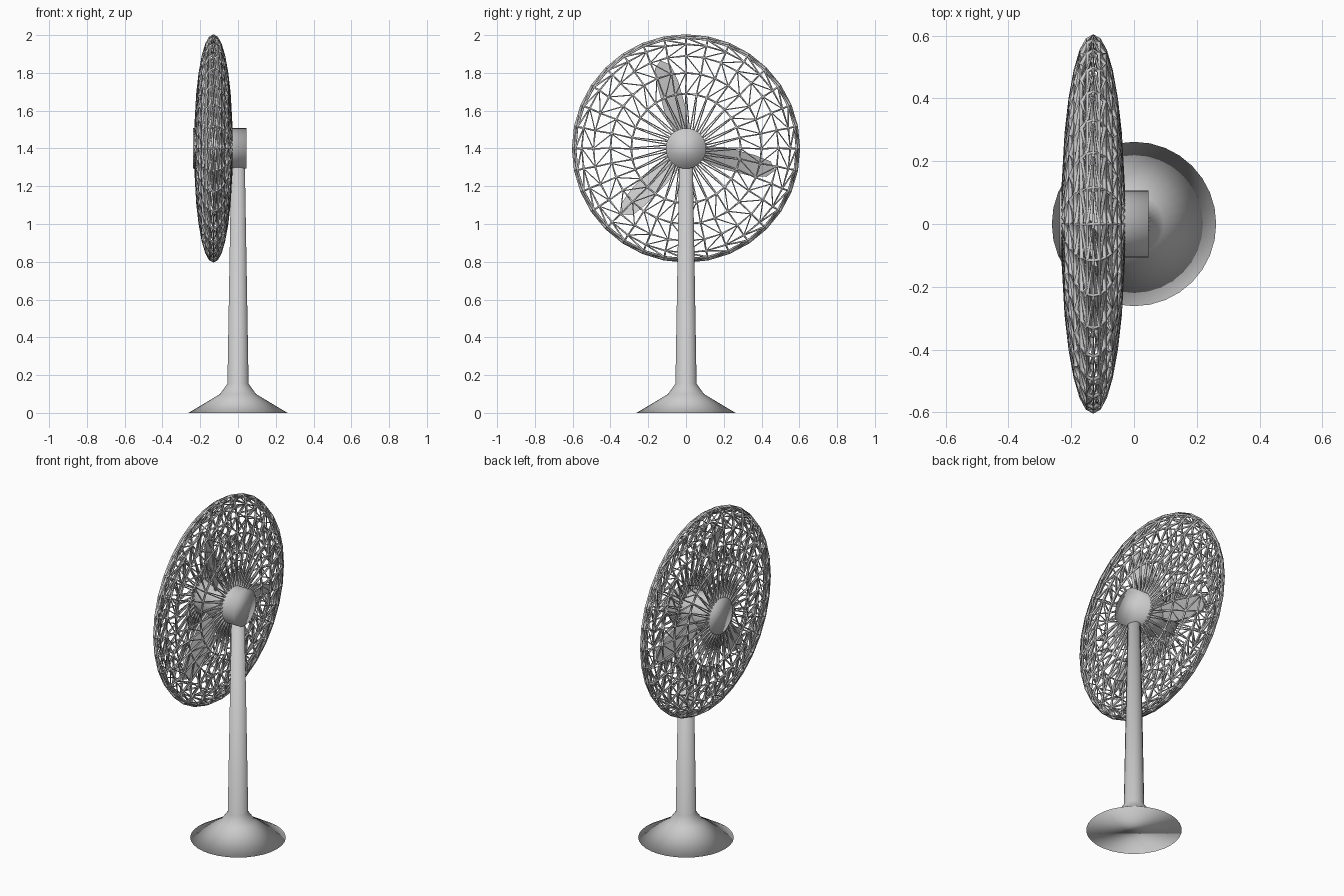
import bpy, bmesh
from math import sin, cos, pi, sqrt, radians
from mathutils import Matrix, Vector

if "Cube" in bpy.data.objects:
    bpy.data.objects.remove(bpy.data.objects["Cube"])

AXIS_X, AXIS_Z = -0.13, 1.4


def make_object(name, bm, smooth=None):
    bmesh.ops.recalc_face_normals(bm, faces=bm.faces)
    mesh = bpy.data.meshes.new(name)
    bm.to_mesh(mesh)
    bm.free()
    obj = bpy.data.objects.new(name, mesh)
    bpy.context.collection.objects.link(obj)
    if smooth:
        bpy.ops.object.select_all(action='DESELECT')
        obj.select_set(True)
        bpy.context.view_layer.objects.active = obj
        bpy.ops.object.shade_smooth_by_angle(angle=radians(smooth))
    return obj


def lathe(name, profile, sides=32):
    """Softly shaded solid of revolution around z from (radius, height) pairs."""
    bm = bmesh.new()
    rings = [[bm.verts.new((r * cos(2 * pi * i / sides), r * sin(2 * pi * i / sides), z))
              for i in range(sides)] for r, z in profile]
    for a, b in zip(rings, rings[1:]):
        for i in range(sides):
            j = (i + 1) % sides
            bm.faces.new((a[i], a[j], b[j], b[i]))
    bm.faces.new(rings[0])
    bm.faces.new(rings[-1])
    return make_object(name, bm, 180)


# Flared base and tapering post
lathe("stand", [(0.262, 0), (0.095, 0.1), (0.056, 0.155), (0.036, 1.33)])

# Motor housing, lying along x
motor = lathe("motor_housing", [(0.107, -0.237), (0.107, 0.046)])
motor.matrix_world = Matrix.Translation((0, 0, AXIS_Z)) @ Matrix.Rotation(pi / 2, 4, 'Y')

# Wire cage: flattened sphere of triangles with long spokes near the hub
SIDES = 32
half = [0.1, 0.29, 0.40, 0.49, 0.552, 0.586]
stations = [(r, -1) for r in half] + [(0.597, 0)] + [(r, 1) for r in reversed(half)]
bm = bmesh.new()
rings = []
for r, side in stations:
    x = AXIS_X + side * 0.096 * sqrt(1 - (r / 0.597) ** 2)
    rings.append([bm.verts.new((x, r * cos(2 * pi * i / SIDES), AXIS_Z + r * sin(2 * pi * i / SIDES)))
                  for i in range(SIDES)])
bands = list(zip(rings, rings[1:]))
for k, (a, b) in enumerate(bands):
    if k >= len(half):
        a, b = b, a          # the two halves mirror each other
        k = len(bands) - 1 - k
    for i in range(SIDES):
        j = (i + 1) % SIDES
        if k % 2:
            bm.faces.new((a[i], a[j], b[i]))
            bm.faces.new((a[j], b[j], b[i]))
        else:
            bm.faces.new((a[i], a[j], b[j]))
            bm.faces.new((a[i], b[j], b[i]))
cage = make_object("cage", bm, 180)
wire = cage.modifiers.new("wires", 'WIREFRAME')
wire.thickness = 0.015
wire.use_even_offset = False
wire.use_boundary = True
wire.offset = 0

# Three pitched blades
outline = [(0.08, 0.035), (0.2, 0.06), (0.36, 0.06), (0.45, 0.05),
           (0.485, 0.01), (0.45, -0.035), (0.36, -0.052), (0.2, -0.055), (0.08, -0.035)]
count = len(outline)
for n in range(3):
    turn = Matrix.Rotation(radians(105 + 120 * n), 3, 'X')
    bm = bmesh.new()
    layers = []
    for t in (-0.006, 0.006):
        layer = []
        for u, v in outline:
            pitch = radians(32 - 35 * u)
            p = turn @ Vector((t + v * sin(pitch), u, v))
            layer.append(bm.verts.new(p + Vector((AXIS_X + 0.005, 0, AXIS_Z))))
        layers.append(layer)
    for layer in layers:
        for i in range(count // 2):
            face = [layer[i], layer[i + 1], layer[count - 2 - i], layer[count - 1 - i]]
            bm.faces.new(list(dict.fromkeys(face)))
    for i in range(count):
        j = (i + 1) % count
        bm.faces.new((layers[0][i], layers[0][j], layers[1][j], layers[1][i]))
    make_object(f"blade_{n + 1}", bm, 40)
